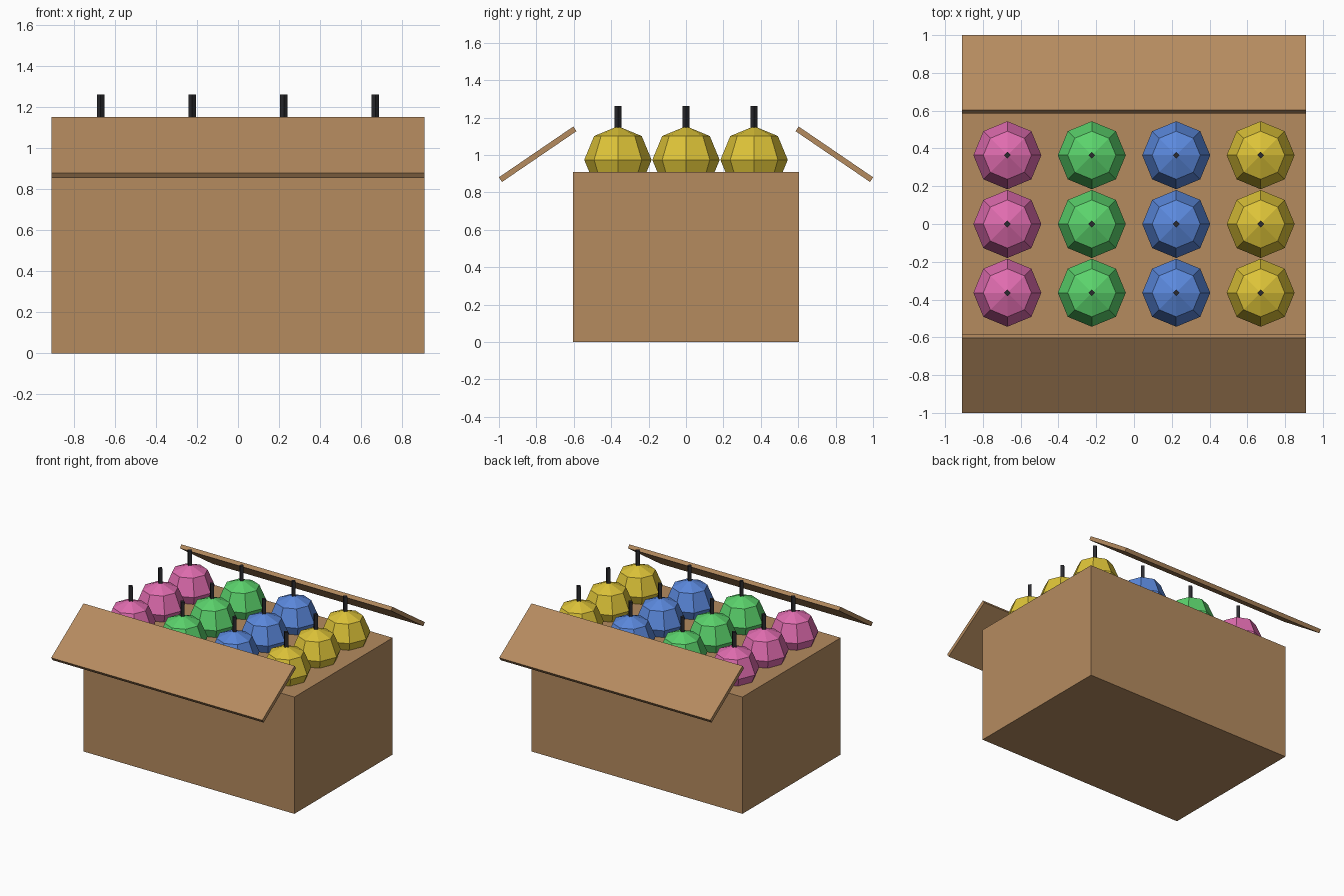
import bpy, bmesh, math
from mathutils import Matrix

if "Cube" in bpy.data.objects:
    bpy.data.objects.remove(bpy.data.objects["Cube"])


def srgb(r, g, b):
    f = lambda c: c / 12.92 if c <= 0.04045 else ((c + 0.055) / 1.055) ** 2.4
    return (f(r / 255), f(g / 255), f(b / 255), 1)


def material(name, rgb):
    m = bpy.data.materials.new(name)
    m.diffuse_color = srgb(*rgb)
    m.use_nodes = True
    m.node_tree.nodes["Principled BSDF"].inputs["Base Color"].default_value = m.diffuse_color
    return m


cardboard = material("cardboard brown", (181, 139, 95))
black = material("stem black", (42, 42, 46))
columns = [
    ("pink", material("pink", (224, 108, 175))),
    ("green", material("green", (91, 211, 108))),
    ("blue", material("blue", (91, 137, 221))),
    ("yellow", material("yellow", (221, 195, 56))),
]


def finish(name, bm, mat):
    mesh = bpy.data.meshes.new(name)
    bm.to_mesh(mesh)
    bm.free()
    mesh.materials.append(mat)
    obj = bpy.data.objects.new(name, mesh)
    bpy.context.collection.objects.link(obj)
    return obj


def block(name, size, centre, tilt=0):
    bm = bmesh.new()
    m = Matrix.Translation(centre) @ Matrix.Rotation(tilt, 4, 'X') @ Matrix.Diagonal((*size, 1))
    bmesh.ops.create_cube(bm, size=1, matrix=m)
    return finish(name, bm, cardboard)


# Carton body
block("carton", (1.82, 1.21, 0.91), (0, 0, 0.455))

# Two open flaps sloping down and outwards
for side, label in ((-1, "front"), (1, "back")):
    block(label + "_flap", (1.82, 0.482, 0.03), (0, side * 0.793, 1.004), -side * math.radians(34.3))

# Faceted baubles in four coloured columns, each with a stem
for i, (colour, mat) in enumerate(columns):
    for j in range(3):
        x, y = (i - 1.5) * 0.447, (j - 1) * 0.364
        bm = bmesh.new()
        bmesh.ops.create_uvsphere(bm, u_segments=8, v_segments=4, radius=0.18,
                                  matrix=Matrix.Translation((x, y, 0.974)))
        finish(f"{colour}_ball_{j + 1}", bm, mat)
        bm = bmesh.new()
        bmesh.ops.create_cone(bm, cap_ends=True, segments=4, radius1=0.018, radius2=0.018,
                              depth=0.125, matrix=Matrix.Translation((x, y, 1.2)))
        finish(f"{colour}_stem_{j + 1}", bm, black)
